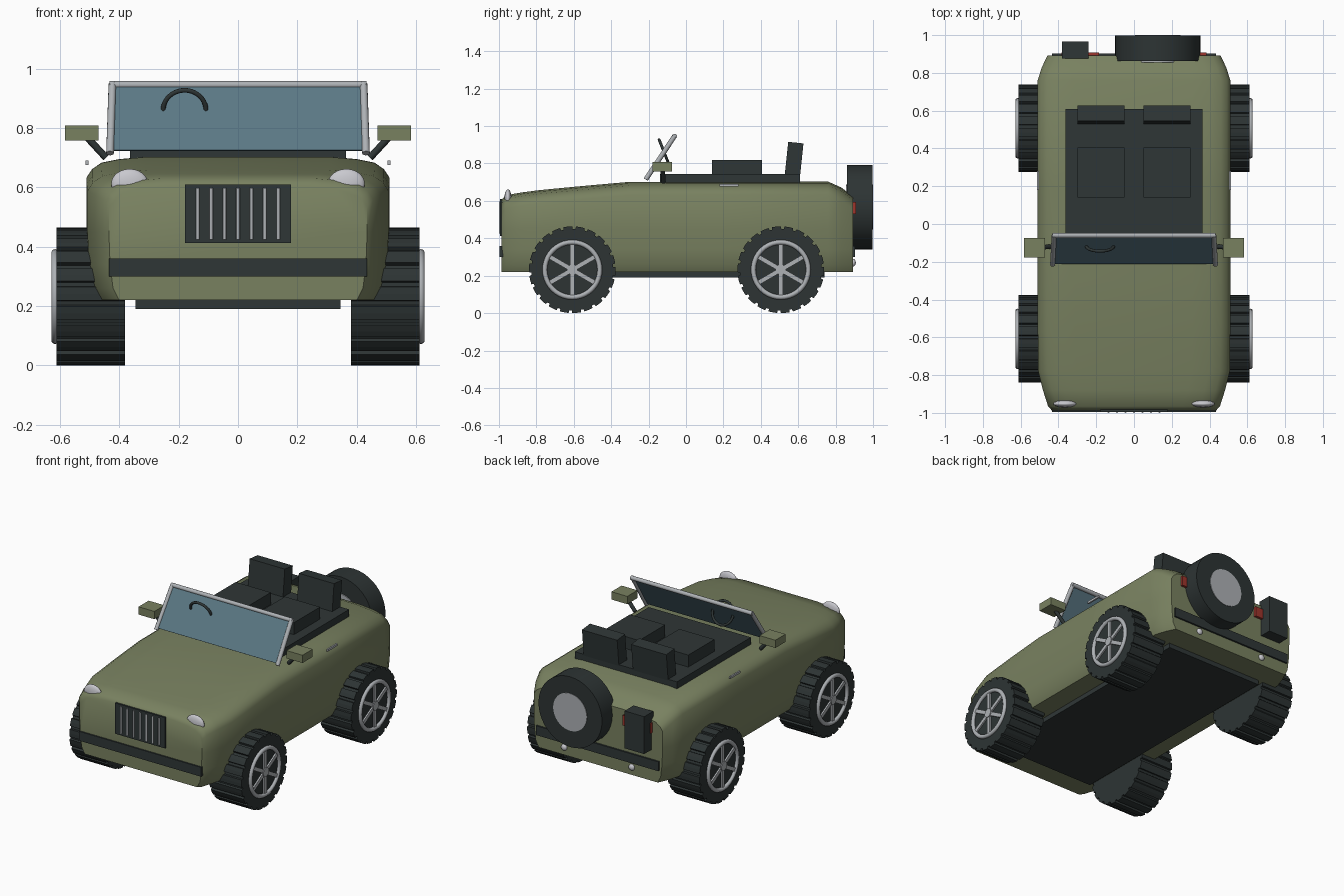
import bpy, bmesh, math
from mathutils import Vector, Matrix

if "Cube" in bpy.data.objects:
    bpy.data.objects.remove(bpy.data.objects["Cube"])


def mat(name, r, g, b):
    m = bpy.data.materials.new(name)
    m.diffuse_color = (r, g, b, 1)
    m.use_nodes = True
    m.node_tree.nodes["Principled BSDF"].inputs["Base Color"].default_value = m.diffuse_color
    return m


GREEN = mat("olive_paint", .19, .22, .117)
DARK = mat("dark_trim", .028, .037, .037)
TYRE = mat("tyre_rubber", .026, .034, .034)
GLASS = mat("window_glass", .105, .19, .235)
SILVER = mat("silver", .42, .44, .46)
LAMP = mat("lamp_white", .58, .58, .62)
RED = mat("lamp_red", .34, .035, .025)


def finish(name, bm, material, smooth=None):
    bmesh.ops.recalc_face_normals(bm, faces=bm.faces)
    me = bpy.data.meshes.new(name)
    bm.to_mesh(me)
    bm.free()
    ob = bpy.data.objects.new(name, me)
    bpy.context.collection.objects.link(ob)
    me.materials.append(material)
    if smooth:
        bpy.ops.object.select_all(action='DESELECT')
        ob.select_set(True)
        bpy.context.view_layer.objects.active = ob
        bpy.ops.object.shade_smooth_by_angle(angle=math.radians(smooth))
    return ob


def box(name, x, y, z, material, rot=None):
    """Box from (min, max) ranges, with an optional rotation about its centre."""
    bm = bmesh.new()
    c = Vector([(a + b) / 2 for a, b in (x, y, z)])
    size = [b - a for a, b in (x, y, z)]
    bmesh.ops.create_cube(bm, size=1, matrix=Matrix.Translation(c) @ (rot or Matrix()) @ Matrix.Diagonal((*size, 1)))
    return finish(name, bm, material)


def rod(name, a, b, r, material, segs=12, smooth=40):
    a, b = Vector(a), Vector(b)
    d = b - a
    bm = bmesh.new()
    bmesh.ops.create_cone(bm, cap_ends=True, segments=segs, radius1=r, radius2=r, depth=d.length,
                          matrix=Matrix.Translation((a + b) / 2) @ d.to_track_quat('Z', 'Y').to_matrix().to_4x4())
    return finish(name, bm, material, smooth)


def ball(name, c, radii, material):
    bm = bmesh.new()
    bmesh.ops.create_uvsphere(bm, u_segments=24, v_segments=12, radius=1,
                              matrix=Matrix.Translation(c) @ Matrix.Diagonal((*radii, 1)))
    return finish(name, bm, material, 60)


def ring(name, c, R, r, normal, material, n=40, k=10):
    bm = bmesh.new()
    m = Matrix.Translation(c) @ Vector(normal).to_track_quat('Z', 'Y').to_matrix().to_4x4()
    loops = []
    for i in range(n):
        a = 2 * math.pi * i / n
        loops.append([bm.verts.new(m @ Vector(((R + r * math.cos(t)) * math.cos(a), (R + r * math.cos(t)) * math.sin(a),
                      r * math.sin(t)))) for t in (2 * math.pi * j / k for j in range(k))])
    for i in range(n):
        p, q = loops[i], loops[(i + 1) % n]
        for j in range(k):
            bm.faces.new((p[j], p[(j + 1) % k], q[(j + 1) % k], q[j]))
    return finish(name, bm, material, 60)


# Body shell: cross-sections lofted along y (y, half width, top height)
STATIONS = [(-.987, .435, .605), (-.965, .455, .63), (-.88, .482, .645), (-.78, .507, .658), (-.55, .51, .68),
            (-.3, .51, .702), (.2, .51, .703), (.76, .51, .703), (.83, .488, .672), (.892, .458, .625)]
bm = bmesh.new()
loops = []
for y, w, t in STATIONS:
    half = [(w - .035, .22), (w - .014, .26), (w - .004, .34), (w, .45), (w, t - .07),
            (w - .018, t - .042), (w - .05, t - .02), (w - .11, t - .008), (w - .2, t)]
    sec = half + [(-x, z) for x, z in reversed(half)]
    loops.append([bm.verts.new((x, y, z)) for x, z in sec])
for p, q in zip(loops, loops[1:]):
    n = len(p)
    for j in range(n):
        bm.faces.new((p[j], p[(j + 1) % n], q[(j + 1) % n], q[j]))
bm.faces.new(loops[0])
bm.faces.new(loops[-1])
finish("body", bm, GREEN, 42)

# Floor pan, cabin deck, bumpers
box("floor_pan", (-.345, .345), (-.82, .74), (.19, .225), DARK)
box("cabin_deck", (-.363, .363), (-.14, .61), (.69, .743), DARK)
box("front_bumper", (-.435, .435), (-.996, -.96), (.30, .36), DARK)
box("rear_bumper", (-.435, .435), (.87, .903), (.30, .36), DARK)

# Grille with upright bars
box("grille", (-.178, .178), (-.994, -.95), (.412, .61), DARK)
for i in range(-3, 4):
    rod("grille_bar", (i * .0453, -.994, .425), (i * .0453, -.994, .597), .006, SILVER)

# Seats
lean = Matrix.Rotation(math.radians(-6), 4, 'X')
for s in (-1, 1):
    x = (s * .175 - .125, s * .175 + .125)
    box("seat_cushion", x, (.14, .405), (.735, .82), DARK)
    box("seat_back", x, (.536, .618), (.715, .912), DARK, lean)

# Windscreen: glass plate, posts and top rail
low, high = Vector((0, -.215, .715)), Vector((0, -.06, .95))
bm = bmesh.new()
off = Vector((0, -.235, .155)).normalized() * .003
quad = [low + Vector((-.425, 0, 0)), low + Vector((.425, 0, 0)), high + Vector((.42, 0, 0)), high + Vector((-.42, 0, 0))]
quad[0] += (high - low) * .04
quad[1] += (high - low) * .04
f, b = [bm.verts.new(v + off) for v in quad], [bm.verts.new(v - off) for v in quad]
bm.faces.new(f)
bm.faces.new(b)
for j in range(4):
    bm.faces.new((f[j], f[(j + 1) % 4], b[(j + 1) % 4], b[j]))
finish("windscreen_glass", bm, GLASS)
for s in (-1, 1):
    rod("windscreen_post", low + Vector((s * .431, 0, 0)), high + Vector((s * .423, 0, -.002)), .013, SILVER)
rod("windscreen_rail", high + Vector((-.432, 0, -.005)), high + Vector((.432, 0, -.005)), .013, SILVER)

# Steering wheel
ring("steering_wheel", (-.18, -.117, .86), .072, .008, (0, .93, .37), DARK)

# Paired details
for s in (-1, 1):
    def span(a, b):
        return tuple(sorted((s * a, s * b)))
    box("mirror", span(.47, .583), (-.178, -.075), (.758, .808), GREEN)
    rod("mirror_stalk", (s * .445, -.12, .70), (s * .505, -.125, .765), .012, DARK)
    box("door_handle", span(.503, .513), (.18, .28), (.676, .69), SILVER)
    ball("headlight", (s * .365, -.952, .612), (.062, .019, .05), LAMP)
    box("tail_light", span(.185, .385), (.87, .908), (.53, .595), RED)
    ball("reverse_light", (s * .24, .894, .27), (.02, .014, .02), LAMP)

# Fuel can on the tail
box("fuel_can", (-.38, -.24), (.875, .967), (.42, .66), DARK)

# Road wheels: notched tyre, rim ring, hub and spokes
TREADS, CZ, R = 22, .232, .232
for s in (-1, 1):
    for cy in (-.608, .507):
        bm = bmesh.new()
        ends = [[], []]
        for i in range(TREADS):
            for frac, r in ((0, R), (.36, R), (.7, R), (.74, R - .013), (.96, R - .013)):
                a = 2 * math.pi * (i + frac) / TREADS
                for e, x in zip(ends, (.38, .612)):
                    e.append(bm.verts.new((s * x, cy + r * math.sin(a), CZ - r * math.cos(a))))
        n = len(ends[0])
        for e in ends:
            bm.faces.new(e)
        for j in range(n):
            k = (j + 1) % n
            bm.faces.new((ends[0][j], ends[0][k], ends[1][k], ends[1][j]))
        finish("tyre", bm, TYRE)
        ring("rim", (s * .616, cy, CZ), .147, .013, (1, 0, 0), SILVER)
        rod("hub", (s * .60, cy, CZ), (s * .627, cy, CZ), .028, SILVER, 20)
        for i in range(3):
            turn = Matrix.Rotation(math.radians(60 * i), 4, 'X')
            box("spokes", tuple(sorted((s * .605, s * .622))), (cy - .012, cy + .012), (CZ - .147, CZ + .147),
                SILVER, turn)

# Spare wheel
rod("spare_tyre", (.125, .862, .567), (.125, .997, .567), .226, TYRE, 40)
rod("spare_hub", (.125, .856, .567), (.125, 1.0, .567), .12, SILVER, 32)
